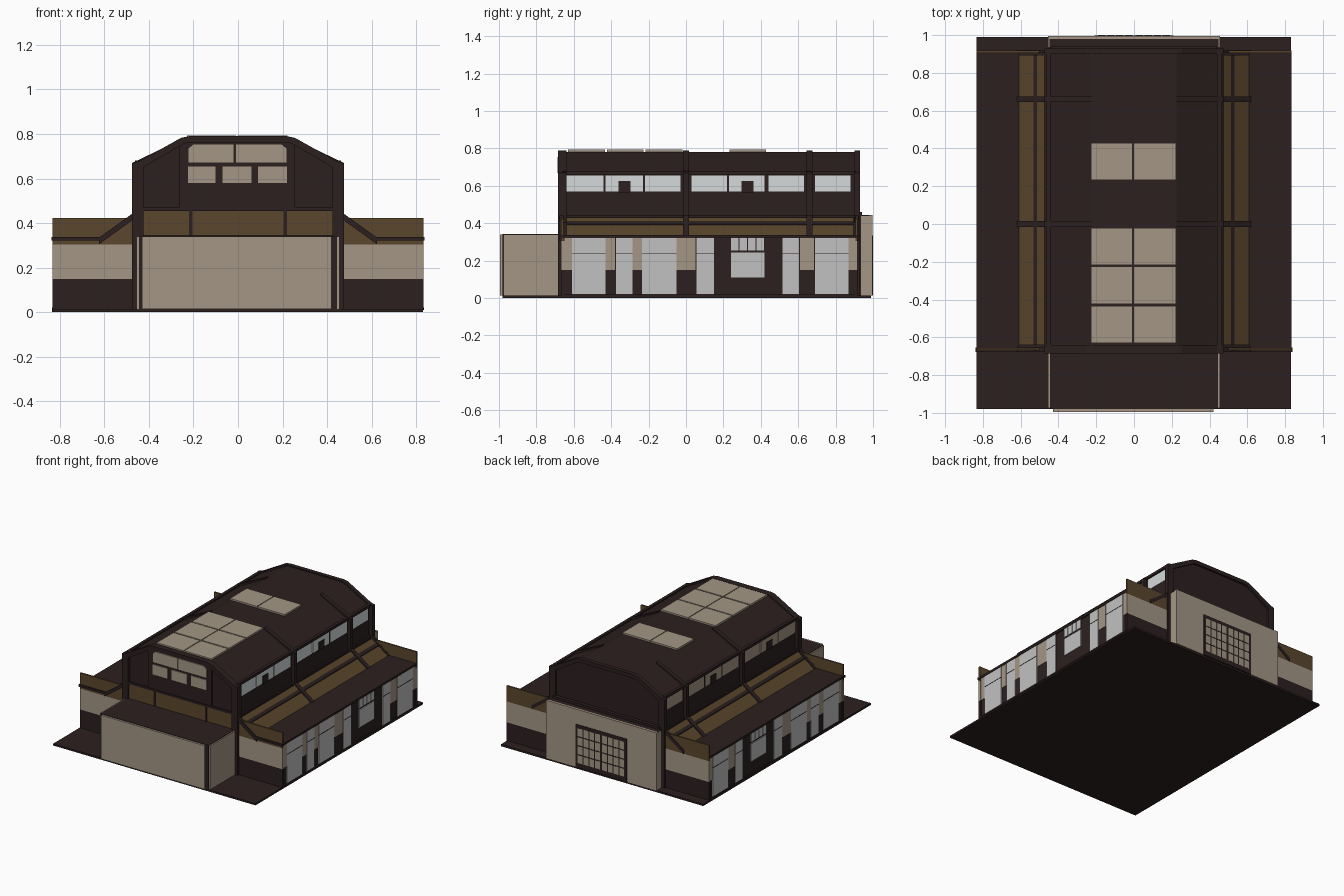
import bpy, bmesh

if "Cube" in bpy.data.objects:
    bpy.data.objects.remove(bpy.data.objects["Cube"])


def material(name, rgb):
    m = bpy.data.materials.new(name)
    m.diffuse_color = (*[(c / 255) ** 2.2 for c in rgb], 1)
    m.use_nodes = True
    m.node_tree.nodes["Principled BSDF"].inputs["Base Color"].default_value = m.diffuse_color
    return m


DARK = material("dark timber", (48, 37, 37))
BEIGE = material("beige plaster", (162, 149, 132))
BROWN = material("brown glazing", (91, 72, 48))
GREY = material("grey window", (192, 192, 192))
PALE = material("pale window", (212, 217, 217))


def finish(name, bm, mat):
    bmesh.ops.recalc_face_normals(bm, faces=bm.faces)
    me = bpy.data.meshes.new(name)
    bm.to_mesh(me)
    bm.free()
    me.materials.append(mat)
    ob = bpy.data.objects.new(name, me)
    bpy.context.collection.objects.link(ob)
    return ob


def add_prism(bm, profile, y0, y1):
    """Extrude an x-z outline along y."""
    a = [bm.verts.new((x, y0, z)) for x, z in profile]
    b = [bm.verts.new((x, y1, z)) for x, z in profile]
    n = len(profile)
    bm.faces.new(a)
    bm.faces.new(b)
    for i in range(n):
        bm.faces.new((a[i], a[(i + 1) % n], b[(i + 1) % n], b[i]))


def prisms(name, mat, profile, spans, both=False):
    bm = bmesh.new()
    for y0, y1 in spans:
        add_prism(bm, profile, y0, y1)
        if both:
            add_prism(bm, [(-x, z) for x, z in profile], y0, y1)
    return finish(name, bm, mat)


def boxes(name, mat, items, both=False):
    """items: (x0, x1, y0, y1, z0, z1); both mirrors them across x."""
    bm = bmesh.new()
    for x0, x1, y0, y1, z0, z1 in items:
        for s in ((1, -1) if both else (1,)):
            add_prism(bm, [(s * x0, z0), (s * x1, z0), (s * x1, z1), (s * x0, z1)], y0, y1)
    return finish(name, bm, mat)


# ground slab
boxes("base_slab", DARK, [(-.835, .83, -.98, .99, 0, .014)])

# main hall with its faceted roof
half = [(.45, .01), (.45, .665), (.225, .782)]
prisms("main_hall", DARK, half + [(-x, z) for x, z in reversed(half)], [(-.665, .915)])

# portal frames at both gables and slim ribs along the roof
outer = [(.473, .67), (.44, .68), (.255, .783), (.22, .79)]
inner = [(.20, .762), (.24, .758), (.425, .65)]
ends = [(-.685, -.64), (.90, .93)]
prisms("gable_roof_frame", DARK,
       [(0, .79)] + outer[::-1] + [(.473, .64), (.425, .64)] + inner[::-1] + [(0, .762)], ends, True)
boxes("gable_post", DARK, [(.425, .475, a, b, .01, .67) for a, b in ends], True)
prisms("roof_rib", DARK, [(.455, .33), (.475, .33), (.475, .67), (.225, .79), (.225, .775), (.45, .655)],
       [(-.015, .015), (.645, .675)], True)
boxes("eave_beam", DARK, [(.44, .462, -.66, .91, .66, .68), (.44, .462, -.66, .91, .425, .445)], True)

# skylights
boxes("skylight", BEIGE,
      [(x0, x1, y, y + .197, .78, .794) for y in (-.63, -.423, -.217, .232)
       for x0, x1 in ((-.228, -.008), (-.002, .222))])

# clerestory windows: pale on the right, beige on the left
spans = [(-.64, -.44), (-.43, -.23), (-.22, -.03), (.03, .22), (.23, .42), (.44, .63), (.69, .88)]
boxes("clerestory_right", PALE, [(.448, .455, a, b, .57, .655) for a, b in spans])
boxes("clerestory_left", BEIGE, [(-.455, -.448, a, b, .57, .655) for a, b in spans])
boxes("clerestory_vent", DARK, [(.45, .459, y - .032, y + .032, .565, .625) for y in (-.33, .33)], True)

# front gable: window bay and brown transom band
boxes("front_window_bay", DARK, [(-.265, .255, -.678, -.66, .46, .77)])
boxes("front_lower_window", BEIGE,
      [(a, b, -.684, -.676, .58, .655) for a, b in ((-.225, -.10), (-.07, .06), (.09, .22))])
prisms("front_upper_window", BEIGE, [(-.225, .67), (-.018, .67), (-.018, .755), (-.2, .755), (-.225, .735)],
       [(-.686, -.676)])
prisms("front_upper_window_right", BEIGE, [(-.012, .67), (.22, .67), (.22, .735), (.195, .755), (-.012, .755)],
       [(-.686, -.676)])
boxes("front_transom", BROWN, [(-.425, .425, -.677, -.66, .345, .46)])
boxes("transom_mullion", DARK, [(.205, .22, -.682, -.67, .345, .46), (-.22, -.205, -.682, -.67, .345, .46),
                                (-.43, .43, -.684, -.67, .455, .47)])

# front porch block with separate wall panels
boxes("porch_core", DARK, [(-.445, .445, -.98, -.66, .01, .343)])
boxes("porch_front_wall", BEIGE, [(-.43, .42, -.995, -.975, .015, .34)])
boxes("porch_side_wall", BEIGE, [(.44, .455, -.975, -.685, .015, .34)], True)

# back block with large door
boxes("back_core", DARK, [(-.448, .448, .91, .985, .01, .443)])
boxes("back_wall", BEIGE, [(-.455, .455, .98, .996, .015, .445)])
boxes("back_side_wall", BEIGE, [(.44, .455, .935, .985, .015, .44)], True)
boxes("back_door_frame", DARK, [(-.21, .21, .99, .999, .014, .335)])
panes = []
for i in range(8):
    for j in range(4):
        x = -.19 + i * .0475 + (.005 if i > 3 else -.005)
        panes.append((x + .004, x + .0435, .995, 1.0, .05 + j * .067, .108 + j * .067))
boxes("back_door_pane", BEIGE, panes)
boxes("back_gable_sill", DARK, [(-.44, .44, .91, .94, .44, .46)])

# side wings: body, sloped glazing, flat roof
wing = [(.44, .01), (.825, .01), (.825, .325), (.61, .325), (.44, .425)]
prisms("wing_body", DARK, wing, [(-.655, .905)], True)
boxes("wing_flat_roof", DARK, [(.61, .835, -.66, .915, .322, .338)], True)


def on_slope(x0, x1, lift):
    z = lambda x: .33 + (.61 - x) * .72
    return [(x0, z(x0) - .015), (x1, z(x1) - .015), (x1, z(x1) + lift), (x0, z(x0) + lift)]


bays = [(-.64, -.015), (.015, .645), (.675, .895)]
prisms("wing_glazing_upper", BROWN, on_slope(.475, .515, .004), bays, True)
prisms("wing_glazing_lower", BROWN, on_slope(.53, .615, .004), bays, True)
prisms("wing_glazing_bar", DARK, on_slope(.513, .532, .01), bays, True)
prisms("wing_rib", DARK, on_slope(.46, .625, .015), [(-.677, -.655), (-.015, .015), (.645, .675), (.905, .922)], True)
boxes("wing_end_cap", DARK, [(.615, .838, -.677, -.655, .322, .338)], True)

# wing end walls with brown parapets
boxes("wing_end_base", DARK, [(.46, .833, -.668, -.65, .01, .15), (.46, .833, .9, .918, .01, .15)], True)
boxes("wing_end_wall", BEIGE, [(.46, .833, -.668, -.65, .15, .305), (.46, .833, .9, .918, .15, .305)], True)
boxes("wing_end_parapet", BROWN, [(.46, .833, -.668, -.656, .305, .422), (.46, .833, .906, .918, .305, .422)], True)

# wing side windows and wall panels
tall = [(-.61, -.43), (-.375, -.285), (-.235, -.05), (.055, .15), (.515, .605), (.69, .87)]
boxes("wing_window", GREY, [(.82, .831, a, b, .02, .322) for a, b in tall], True)
boxes("wing_wall_panel", BEIGE,
      [(.82, .829, a, b, .15, .322) for a, b in
       ((-.65, -.61), (-.43, -.38), (-.285, -.235), (-.05, .05), (.61, .685), (.87, .905))], True)
boxes("wing_entry_window", GREY, [(.82, .831, .24, .42, .11, .243)]
      + [(.82, .831, .24 + i * .046, .28 + i * .046, .255, .322) for i in range(4)], True)
boxes("wing_window_bar", DARK, [(.825, .833, a, b, .236, .239) for a, b in tall], True)
boxes("wing_sill", DARK, [(.8, .834, -.66, .91, .01, .022)], True)
